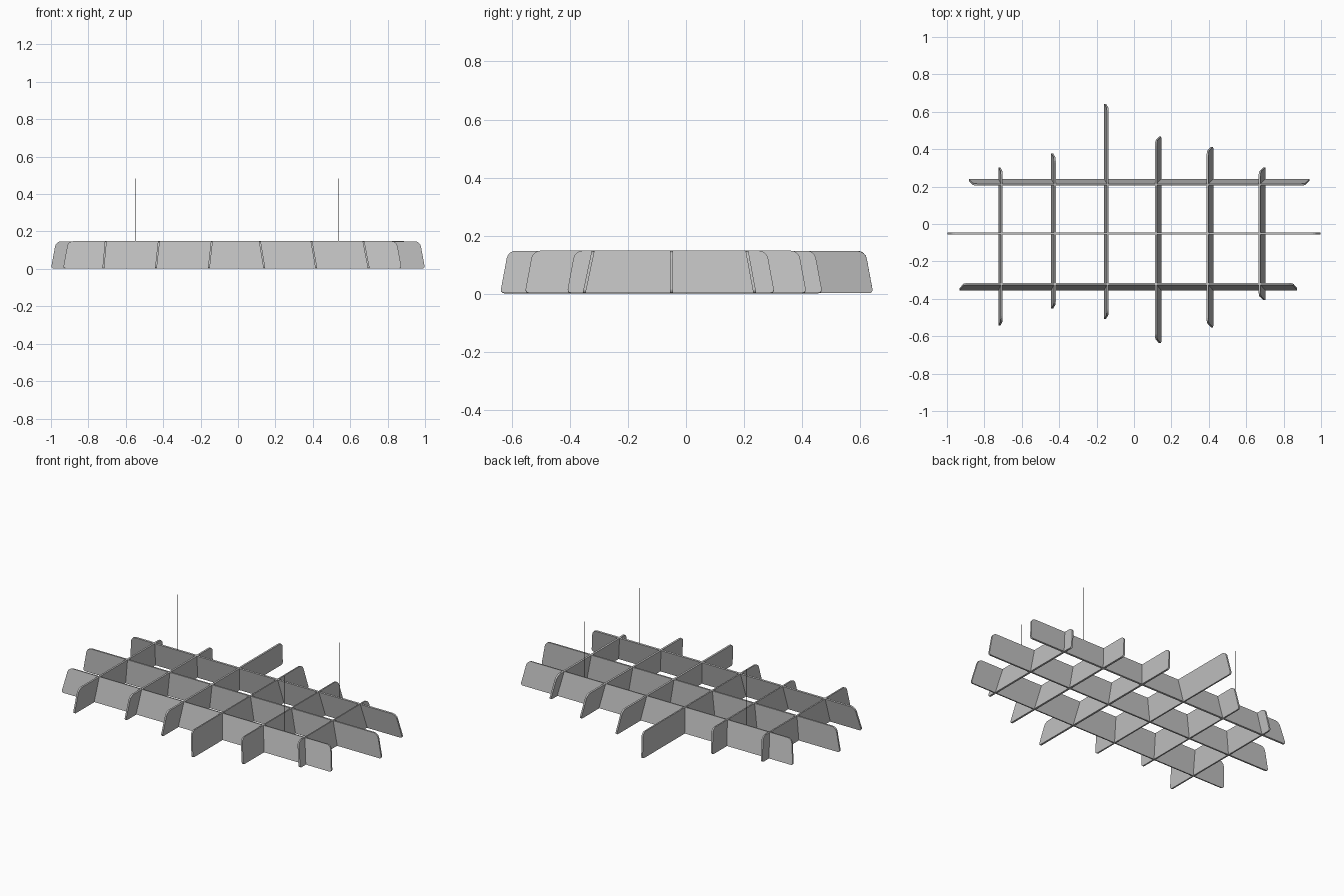
import bpy
import bmesh
from mathutils import Vector

cube = bpy.data.objects.get("Cube")
if cube:
    bpy.data.objects.remove(cube, do_unlink=True)

TOP, BOTTOM = 0.147, 0.002      # height range of the slats
THICK = 0.01
END_SLOPE = 0.027               # how far the ends lean in at the top


def make_material(name, value):
    mat = bpy.data.materials.new(name)
    mat.use_nodes = True
    colour = (value, value, value, 1)
    mat.diffuse_color = colour
    mat.node_tree.nodes["Principled BSDF"].inputs["Base Color"].default_value = colour
    return mat


felt = make_material("light grey felt", 0.53)
cable = make_material("dark cable", 0.03)


def finish(name, bm, mat):
    mesh = bpy.data.meshes.new(name)
    bm.to_mesh(mesh)
    bm.free()
    mesh.materials.append(mat)
    obj = bpy.data.objects.new(name, mesh)
    bpy.context.collection.objects.link(obj)
    return obj


def slat(name, axis, start, end, low, high):
    """Leaning trapezoid panel with rounded corners, running along x or y."""
    def point(along, across, z):
        return Vector((along, across, z) if axis == "x" else (across, along, z))

    bm = bmesh.new()
    lower = [bm.verts.new(point(a, low, BOTTOM)) for a in (start, end)]
    upper = [bm.verts.new(point(a, high, TOP))
             for a in (end - END_SLOPE, start + END_SLOPE)]
    bm.faces.new(lower + upper)
    for corners, size in ((upper, 0.026), (lower, 0.014)):
        bmesh.ops.bevel(bm, geom=corners, offset=size, offset_type="OFFSET",
                        segments=4, profile=0.5, affect="VERTICES")
    obj = finish(name, bm, felt)
    solid = obj.modifiers.new("thickness", "SOLIDIFY")
    solid.thickness = THICK
    solid.offset = 0


# Long slats: start, end, y at the bottom, y at the top
long_slats = {
    "front_long_slat": (-0.935, 0.875, -0.351, -0.320),
    "middle_long_slat": (-1.0, 1.0, -0.050, -0.050),
    "back_long_slat": (-0.885, 0.94, 0.237, 0.210),
}
for name, spec in long_slats.items():
    slat(name, "x", *spec)

# Cross slats from right to left: start, end, x at the bottom, x at the top
cross_slats = [
    (-0.545, 0.305, -0.720, -0.707),
    (-0.455, 0.38, -0.439, -0.423),
    (-0.51, 0.645, -0.156, -0.140),
    (-0.64, 0.47, 0.141, 0.117),
    (-0.555, 0.415, 0.419, 0.393),
    (-0.41, 0.305, 0.699, 0.671),
]
for i, spec in enumerate(cross_slats, 1):
    slat(f"cross_slat_{i}", "y", *spec)

# Thin flat hanging cables on the outer long slats
for row, y in (("front", -0.32), ("back", 0.21)):
    for side, x in (("right", -0.55), ("left", 0.535)):
        bm = bmesh.new()
        half = 0.0015
        bm.faces.new([bm.verts.new(p) for p in (
            (x - half, y, TOP), (x + half, y, TOP),
            (x + half, y, 0.483), (x - half, y, 0.483))])
        finish(f"{row}_{side}_cable", bm, cable)
